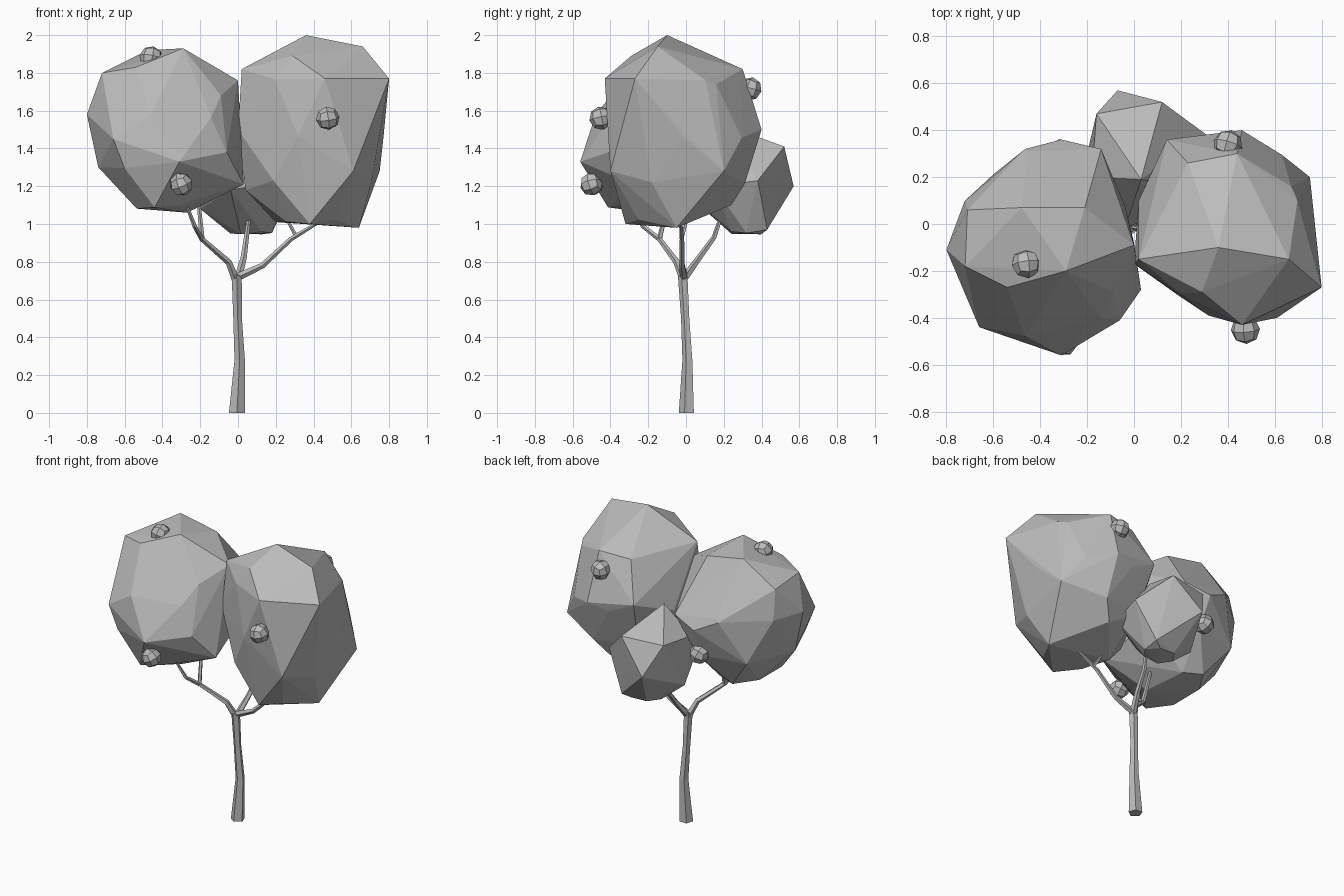
import bpy, bmesh, math, random
from mathutils import Vector

cube = bpy.data.objects.get("Cube")
if cube:
    bpy.data.objects.remove(cube, do_unlink=True)

random.seed(4)

grey = bpy.data.materials.new("plain_grey")
grey.use_nodes = True
grey.diffuse_color = (0.5, 0.5, 0.5, 1)
grey.node_tree.nodes["Principled BSDF"].inputs["Base Color"].default_value = grey.diffuse_color


def finish(bm, name):
    """Turn a bmesh into a flat shaded object."""
    bmesh.ops.recalc_face_normals(bm, faces=bm.faces)
    mesh = bpy.data.meshes.new(name)
    bm.to_mesh(mesh)
    bm.free()
    mesh.materials.append(grey)
    obj = bpy.data.objects.new(name, mesh)
    bpy.context.collection.objects.link(obj)
    return obj


def foliage(name, rings, corners, sides=7):
    """Faceted clump: the hull of rings (z, x, y, rx, ry) and a few jutting corners."""
    bm = bmesh.new()
    for level, (z, x, y, rx, ry) in enumerate(rings):
        for i in range(sides):
            a = math.tau * (i + level / 2) / sides
            bm.verts.new((x + rx * math.cos(a), y + ry * math.sin(a),
                          z + random.uniform(-0.01, 0.01)))
    for corner in corners:
        bm.verts.new(corner)
    hull = bmesh.ops.convex_hull(bm, input=bm.verts)
    loose = {v for v in hull["geom_interior"] + hull["geom_unused"]
             if isinstance(v, bmesh.types.BMVert)}
    bmesh.ops.delete(bm, geom=list(loose), context="VERTS")
    finish(bm, name)


def limb(name, path, radii, sides=5):
    """Tapering faceted tube along a path."""
    bm = bmesh.new()
    points = [Vector(p) for p in path]
    last = len(points) - 1
    up = Vector((0, 0, 1))
    rings = []
    for i, (p, r) in enumerate(zip(points, radii)):
        along = points[min(i + 1, last)] - points[max(i - 1, 0)]
        turn = up.rotation_difference(along if p.z else up)
        angles = [math.tau * (k / sides - 0.25) for k in range(sides)]
        rings.append([bm.verts.new(p + turn @ Vector((r * math.cos(a), r * math.sin(a), 0)))
                      for a in angles])
    for low, high in zip(rings, rings[1:]):
        for k in range(sides):
            n = (k + 1) % sides
            bm.faces.new((low[k], low[n], high[n], high[k]))
    bm.faces.new(rings[0])
    bm.faces.new(rings[-1])
    finish(bm, name)


def fruit(name, centre, radius=0.063):
    """Small ball made from a rounded, once divided cube."""
    bm = bmesh.new()
    bmesh.ops.create_cube(bm, size=1)
    bmesh.ops.subdivide_edges(bm, edges=bm.edges, cuts=1, use_grid_fill=True)
    for v in bm.verts:
        v.co = v.co.normalized() * radius
    obj = finish(bm, name)
    obj.location = centre
    obj.rotation_euler = [random.uniform(-0.4, 0.4) for _ in range(3)]


# Trunk and branches
limb("trunk", [(-0.006, 0.006, 0), (0.009, 0.01, 0.28), (-0.002, -0.002, 0.5), (-0.007, -0.015, 0.73)],
     [0.044, 0.029, 0.024, 0.028])
limb("right_branch", [(-0.01, -0.01, 0.7), (-0.05, -0.05, 0.8), (-0.19, -0.14, 0.92), (-0.21, -0.09, 1.13)],
     [0.022, 0.018, 0.015, 0.01])
limb("right_twig", [(-0.19, -0.14, 0.92), (-0.23, -0.23, 0.99), (-0.28, -0.28, 1.12)],
     [0.014, 0.012, 0.008])
limb("left_branch", [(0, -0.01, 0.72), (0.13, -0.02, 0.78), (0.28, -0.02, 0.92), (0.46, -0.03, 1.03)],
     [0.022, 0.016, 0.013, 0.008])
limb("left_twig", [(0.31, -0.02, 0.93), (0.25, 0.01, 1.04)], [0.011, 0.007])
limb("back_branch", [(0, -0.01, 0.71), (0.03, 0.07, 0.82), (0.045, 0.15, 0.93), (0.06, 0.19, 1.05)],
     [0.022, 0.017, 0.014, 0.01])

# Foliage clumps
foliage("right_foliage",
        [(1.09, -0.41, -0.14, 0.14, 0.28), (1.3, -0.37, -0.11, 0.37, 0.41),
         (1.57, -0.38, -0.08, 0.38, 0.41)],
        [(-0.8, -0.11, 1.58), (-0.31, -0.56, 1.33), (-0.66, -0.44, 1.45), (0.03, -0.28, 1.21),
         (-0.06, -0.41, 1.38), (0, -0.09, 1.76), (-0.09, -0.29, 1.68), (-0.72, -0.18, 1.8),
         (-0.71, 0.06, 1.77), (-0.54, -0.27, 1.83), (-0.29, -0.2, 1.93), (-0.48, 0.07, 1.92),
         (-0.21, 0.07, 1.87), (-0.27, -0.2, 1.06), (-0.14, 0.32, 1.55), (-0.45, 0.31, 1.6),
         (-0.31, 0.36, 1.5)])
foliage("left_foliage",
        [(1.02, 0.41, -0.12, 0.17, 0.17), (1.22, 0.4, -0.03, 0.34, 0.35),
         (1.46, 0.4, -0.01, 0.37, 0.39), (1.77, 0.4, -0.04, 0.33, 0.33)],
        [(0.8, -0.27, 1.77), (0.67, 0.16, 1.74), (0.75, 0.2, 1.28), (0.66, -0.15, 1.94),
         (0.46, -0.43, 1.77), (0.29, -0.29, 1.89), (0.44, 0.3, 1.82), (0.23, 0.26, 1.8),
         (0.36, -0.1, 2), (0.02, -0.15, 1.82), (0, -0.17, 1.5), (0.02, 0.1, 1.45),
         (0.46, 0.4, 1.5), (0.64, -0.05, 0.98), (0.38, -0.32, 1.0), (0.2, 0, 1.01),
         (0.61, -0.4, 1.28), (0.4, 0.24, 1.1), (0.14, 0.36, 1.55), (0.04, -0.08, 1.18)])
foliage("back_foliage",
        [(0.95, 0.07, 0.32, 0.11, 0.09), (1.2, 0.05, 0.27, 0.25, 0.25)],
        [(0.12, 0.52, 1.41), (-0.07, 0.57, 1.2), (-0.16, 0.47, 1.4), (0.31, 0.38, 1.23),
         (0.03, 0.19, 1.53), (-0.2, 0.3, 1.08), (0.18, 0.43, 0.97), (-0.04, -0.02, 1.18),
         (-0.18, 0.2, 1.37)], sides=6)

# Fruit
spots = {"front_left": (0.475, -0.45, 1.56), "front_right": (-0.3, -0.5, 1.21),
         "top": (-0.46, -0.17, 1.88), "back_left": (0.4, 0.34, 1.715),
         "back_right": (-0.31, 0.3, 1.32)}
for place, centre in spots.items():
    fruit(place + "_fruit", centre)
